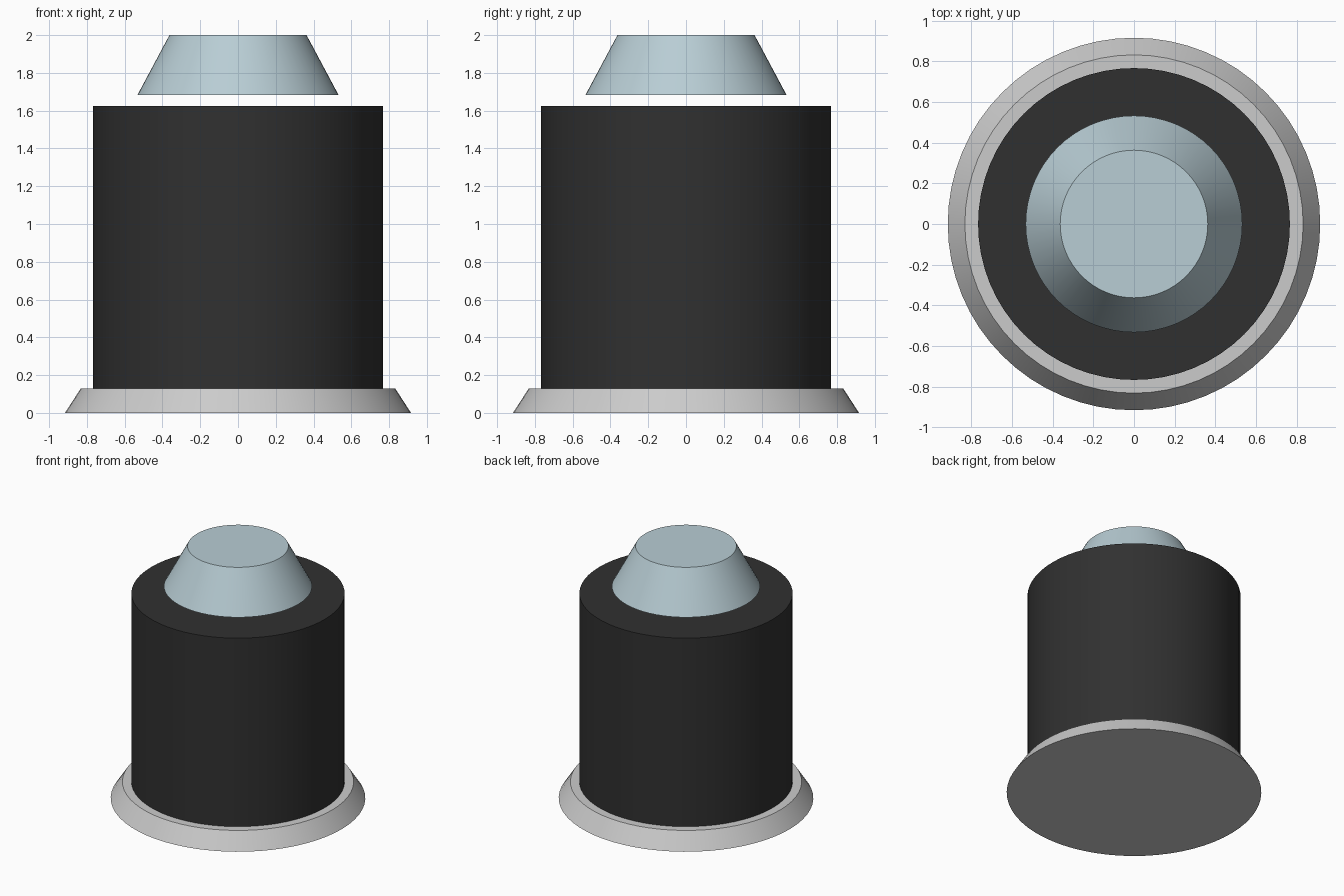
import bpy
import math

if "Cube" in bpy.data.objects:
    bpy.data.objects.remove(bpy.data.objects["Cube"])


def material(name, color):
    mat = bpy.data.materials.new(name)
    mat.diffuse_color = color
    mat.use_nodes = True
    mat.node_tree.nodes["Principled BSDF"].inputs["Base Color"].default_value = mat.diffuse_color
    return mat


def frustum(name, r_bottom, r_top, z_bottom, z_top, mat=None):
    bpy.ops.mesh.primitive_cone_add(
        vertices=64, radius1=r_bottom, radius2=r_top, depth=z_top - z_bottom,
        location=(0, 0, (z_bottom + z_top) / 2))
    obj = bpy.context.object
    obj.name = name
    if mat:
        obj.data.materials.append(mat)
    bpy.ops.object.shade_smooth_by_angle(angle=math.radians(30))
    return obj


black = material("black", (0.03, 0.03, 0.03, 1))
pale_blue = material("pale_blue", (0.48, 0.61, 0.66, 1))

# Flared base plate
frustum("base", 0.916, 0.832, 0.0, 0.13)
# Dark cylindrical body
frustum("body", 0.767, 0.767, 0.13, 1.626, black)
# Tapered cap hovering just above the body
frustum("cap", 0.533, 0.363, 1.682, 2.0, pale_blue)
